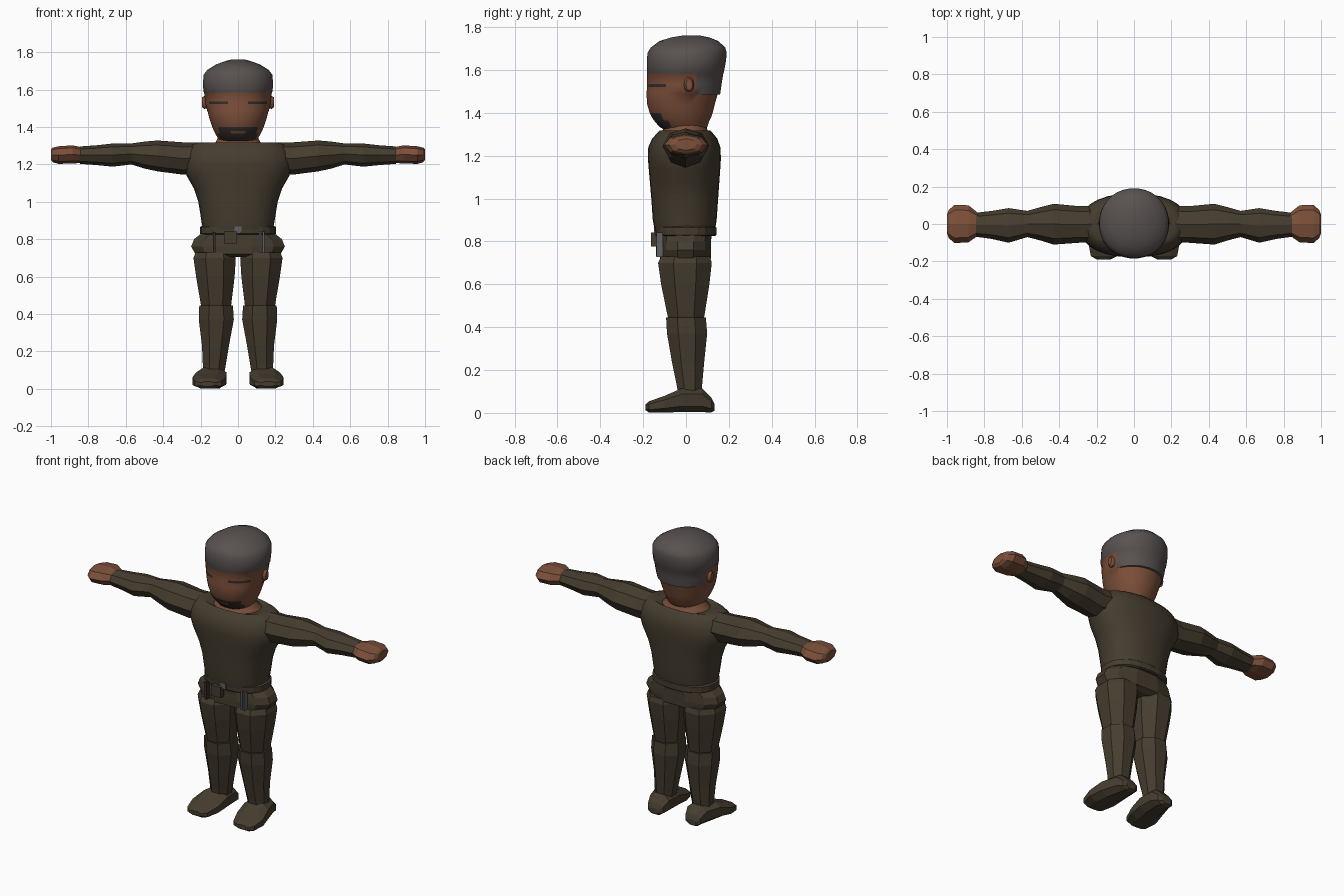
import bpy, bmesh, math
from mathutils import Vector


def material(name, rgb):
    m = bpy.data.materials.new(name)
    m.diffuse_color = (*rgb, 1)
    return m


CLOTH = material("dark olive cloth", (0.060, 0.046, 0.028))
SKIN = material("brown skin", (0.205, 0.080, 0.043))
HAIR = material("grey hair", (0.098, 0.084, 0.080))
BEARD = material("dark beard", (0.035, 0.027, 0.024))
METAL = material("grey metal", (0.12, 0.12, 0.13))


def loft(name, rows, axis, sides, mats, power=2.0, smooth=False, rule=None, turn=0.0, flip=1):
    """Skin rows of (position, min_u, max_u, min_v, max_v) along an axis."""
    bm = bmesh.new()
    rings = []
    for p, u0, u1, v0, v1 in rows:
        ring = []
        for i in range(sides):
            a = math.tau * (i + turn) / sides
            c, s = math.cos(a), math.sin(a)
            u = (u0 + u1) / 2 + (u1 - u0) / 2 * math.copysign(abs(c) ** (2 / power), c)
            v = (v0 + v1) / 2 + (v1 - v0) / 2 * math.copysign(abs(s) ** (2 / power), s)
            x, y, z = {"x": (p, u, v), "y": (u, p, v), "z": (u, v, p)}[axis]
            ring.append(bm.verts.new((x * flip, y, z)))
        rings.append(ring)
    for a, b in zip(rings, rings[1:]):
        for i in range(sides):
            j = (i + 1) % sides
            bm.faces.new((a[i], a[j], b[j], b[i]))
    bm.faces.new(rings[0])
    bm.faces.new(rings[-1])
    bmesh.ops.recalc_face_normals(bm, faces=bm.faces)
    for f in bm.faces:
        f.smooth = smooth
        if rule:
            f.material_index = rule(f.calc_center_median())
    return finish(name, bm, mats, smooth)


def finish(name, bm, mats, smooth=False):
    mesh = bpy.data.meshes.new(name)
    bm.to_mesh(mesh)
    bm.free()
    for m in mats:
        mesh.materials.append(m)
    ob = bpy.data.objects.new(name, mesh)
    bpy.context.collection.objects.link(ob)
    if smooth:
        bpy.ops.object.select_all(action="DESELECT")
        ob.select_set(True)
        bpy.context.view_layer.objects.active = ob
        bpy.ops.object.shade_smooth_by_angle(angle=math.radians(50))
    return ob


def box(name, centre, size, mat):
    bm = bmesh.new()
    bmesh.ops.create_cube(bm, size=1)
    for v in bm.verts:
        v.co = Vector(centre) + Vector(a * b for a, b in zip(v.co, size))
    return finish(name, bm, [mat])


def sym(rows):
    """Expand (z, half_width, front, back) rows to full extents."""
    return [(z, -w, w, f, b) for z, w, f, b in rows]


# Head: hair, eye slits and beard are painted by face position
def head_rule(c):
    if c.z > 1.585 or (c.z > 1.485 and c.y > 0.035):
        return 1
    if c.y < -0.05 and 1.522 < c.z < 1.536 and 0.055 < abs(c.x) < 0.15:
        return 2
    if c.y < -0.075 and c.z < 1.40 and abs(c.x) < 0.10:
        return 0 if 1.365 < c.z < 1.38 and abs(c.x) < 0.035 else 2
    return 0


loft("head", sym([
    (1.315, 0.085, -0.09, 0.08), (1.335, 0.105, -0.125, 0.10), (1.365, 0.122, -0.15, 0.11),
    (1.38, 0.130, -0.16, 0.118), (1.40, 0.138, -0.17, 0.125), (1.44, 0.152, -0.182, 0.135),
    (1.485, 0.164, -0.185, 0.148), (1.487, 0.166, -0.185, 0.160), (1.522, 0.174, -0.183, 0.165),
    (1.536, 0.176, -0.183, 0.167), (1.584, 0.182, -0.182, 0.175), (1.588, 0.186, -0.184, 0.177),
    (1.64, 0.188, -0.183, 0.187), (1.68, 0.184, -0.181, 0.191), (1.705, 0.165, -0.165, 0.184),
    (1.735, 0.117, -0.125, 0.152), (1.752, 0.07, -0.07, 0.11), (1.762, 0.03, -0.01, 0.06)]),
    "z", 32, [SKIN, HAIR, BEARD], 2.1, True, head_rule, 0.5)

# Neck with bare collar area
loft("neck", sym([(1.26, 0.16, -0.12, 0.12), (1.305, 0.145, -0.118, 0.112),
                  (1.318, 0.12, -0.11, 0.10), (1.36, 0.10, -0.09, 0.09)]),
     "z", 20, [SKIN], 2.0, True)

# Shirt body and hem
loft("shirt", sym([
    (0.85, 0.187, -0.145, 0.135), (0.90, 0.196, -0.155, 0.143), (1.00, 0.212, -0.162, 0.150),
    (1.07, 0.235, -0.168, 0.155), (1.14, 0.275, -0.174, 0.160), (1.19, 0.292, -0.178, 0.163),
    (1.24, 0.288, -0.176, 0.160), (1.28, 0.27, -0.158, 0.146), (1.305, 0.25, -0.135, 0.125),
    (1.318, 0.215, -0.122, 0.112), (1.305, 0.15, -0.11, 0.10)]),
    "z", 28, [CLOTH], 2.3, True)
loft("belt", sym([(0.825, 0.195, -0.138, 0.135), (0.83, 0.203, -0.143, 0.142),
                  (0.865, 0.203, -0.145, 0.142), (0.872, 0.19, -0.138, 0.135)]),
     "z", 20, [CLOTH], 2.3)

# Flared trouser top
loft("hips", sym([(0.705, 0.15, -0.09, 0.09), (0.722, 0.235, -0.125, 0.12),
                  (0.76, 0.258, -0.125, 0.12), (0.80, 0.242, -0.123, 0.12),
                  (0.84, 0.19, -0.125, 0.125)]),
     "z", 12, [CLOTH], 2.3, turn=0.5)

# Belt fittings
box("buckle", (0, -0.143, 0.85), (0.04, 0.014, 0.035), METAL)
box("pouch", (-0.04, -0.145, 0.81), (0.068, 0.035, 0.065), CLOTH)
box("dark_strap", (-0.127, -0.125, 0.785), (0.014, 0.03, 0.11), BEARD)
for x in (0.118, 0.136):
    box("metal_rod", (x, -0.122, 0.785), (0.009, 0.03, 0.115), METAL)

for s, side in ((1, "left"), (-1, "right")):
    # Sleeved arm and mitten hand
    loft(side + "_arm", [
        (0.19, -0.10, 0.10, 1.16, 1.315), (0.29, -0.10, 0.095, 1.145, 1.318),
        (0.43, -0.11, 0.108, 1.163, 1.328), (0.50, -0.088, 0.09, 1.178, 1.322),
        (0.57, -0.07, 0.07, 1.20, 1.312), (0.67, -0.10, 0.085, 1.188, 1.312),
        (0.76, -0.08, 0.07, 1.197, 1.302), (0.845, -0.068, 0.06, 1.203, 1.296)],
        "x", 8, [CLOTH], 2.0, flip=s)
    loft(side + "_hand", [
        (0.835, -0.063, 0.06, 1.208, 1.292), (0.885, -0.098, 0.10, 1.205, 1.302),
        (0.96, -0.102, 0.102, 1.203, 1.297), (0.99, -0.075, 0.075, 1.212, 1.29),
        (1.0, -0.05, 0.05, 1.225, 1.28)],
        "x", 8, [SKIN], 2.2, flip=s)
    # Leg: the thigh overlaps the shin at the knee
    loft(side + "_thigh", [
        (0.43, 0.035, 0.195, -0.085, 0.085), (0.45, 0.03, 0.205, -0.092, 0.092),
        (0.60, 0.01, 0.232, -0.125, 0.118), (0.70, 0.003, 0.247, -0.14, 0.13),
        (0.73, 0.01, 0.235, -0.125, 0.12)],
        "z", 8, [CLOTH], 2.1, turn=0.5, flip=s)
    loft(side + "_shin", [
        (0.08, 0.07, 0.19, -0.04, 0.075), (0.13, 0.06, 0.193, -0.048, 0.08),
        (0.23, 0.043, 0.198, -0.07, 0.09), (0.37, 0.015, 0.217, -0.096, 0.106),
        (0.445, 0.02, 0.214, -0.1, 0.1)],
        "z", 8, [CLOTH], 2.1, turn=0.5, flip=s)
    # Shoe
    loft(side + "_shoe", [
        (-0.19, 0.125, 0.20, 0.012, 0.04), (-0.172, 0.085, 0.235, 0.0, 0.056),
        (-0.10, 0.06, 0.25, 0.0, 0.082), (-0.02, 0.055, 0.23, 0.0, 0.118),
        (0.075, 0.06, 0.2, 0.0, 0.118), (0.118, 0.075, 0.185, 0.0, 0.075),
        (0.132, 0.10, 0.165, 0.008, 0.045)],
        "y", 8, [CLOTH], 2.6, turn=0.5, flip=s)
    # Ear
    loft(side + "_ear", [(0.15, -0.005, 0.03, 1.505, 1.56), (0.18, -0.01, 0.038, 1.495, 1.568),
                         (0.192, 0.0, 0.03, 1.505, 1.56)],
         "x", 10, [SKIN], 2.0, True, flip=s)
